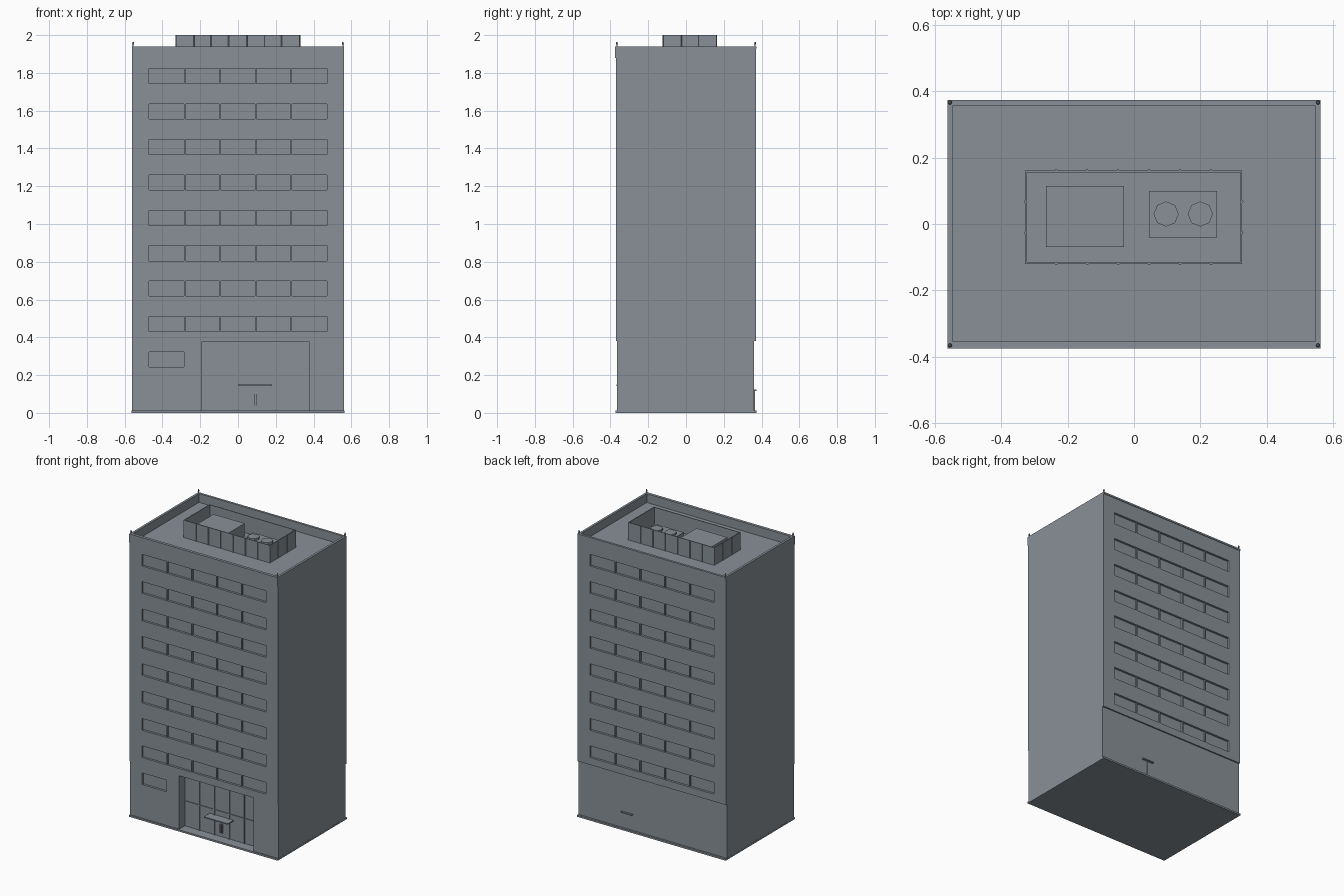
import bpy, bmesh
from mathutils import Matrix, Vector

cube = bpy.data.objects.get("Cube")
if cube:
    bpy.data.objects.remove(cube, do_unlink=True)

grey = bpy.data.materials.new("blue grey")
grey.use_nodes = True
COLOUR = (0.25, 0.28, 0.31, 1)
grey.diffuse_color = COLOUR
grey.node_tree.nodes["Principled BSDF"].inputs["Base Color"].default_value = COLOUR


def add_box(bm, x, y, z):
    size = Vector((x[1] - x[0], y[1] - y[0], z[1] - z[0]))
    mid = Vector((sum(x), sum(y), sum(z))) / 2
    bmesh.ops.create_cube(bm, size=1, matrix=Matrix.Translation(mid) @ Matrix.Diagonal(size).to_4x4())


def add_cylinder(bm, x, y, z, radius, sides=8, top=None):
    bmesh.ops.create_cone(bm, cap_ends=True, segments=sides, radius1=radius,
                          radius2=radius if top is None else top, depth=z[1] - z[0],
                          matrix=Matrix.Translation((x, y, sum(z) / 2)))


def finish(name, bm):
    bmesh.ops.recalc_face_normals(bm, faces=bm.faces)
    mesh = bpy.data.meshes.new(name)
    bm.to_mesh(mesh)
    bm.free()
    mesh.materials.append(grey)
    ob = bpy.data.objects.new(name, mesh)
    bpy.context.scene.collection.objects.link(ob)
    return ob


def boxes(name, items):
    bm = bmesh.new()
    for item in items:
        add_box(bm, *item)
    return finish(name, bm)


W, D, TOP, ROOF = 0.562, 0.37, 1.94, 1.88
FLOOR, PANE = 0.1875, 0.188
FRONT_LOW, BACK_LOW = -0.366, 0.361
RECESS = 0.015
ENTRY = (-0.19, 0.375)
ENTRY_Y = -0.305
rows = [0.43 + FLOOR * i for i in range(8)]
mullion_x = [PANE * (i - 1.5) for i in range(4)]

# Tower: side profile extruded across the width
bm = bmesh.new()
profile = [(FRONT_LOW, 0.005), (BACK_LOW, 0.005), (BACK_LOW, 0.38), (D, 0.38),
           (D, TOP), (-D, TOP), (-D, 0.38), (FRONT_LOW, 0.38)]
side = bm.faces.new([bm.verts.new((-W, y, z)) for y, z in profile])
ext = bmesh.ops.extrude_face_region(bm, geom=[side])
bmesh.ops.translate(bm, vec=(2 * W, 0, 0), verts=[v for v in ext["geom"] if isinstance(v, bmesh.types.BMVert)])
tower = finish("tower", bm)

# Openings cut out of the tower: window bands, ground window, entrance, roof well
cuts = []
for z in rows:
    for s in (-1, 1):
        cuts.append(((-0.47, 0.47), sorted((s * (D - RECESS), s * 0.42)), (z, z + 0.08)))
low = rows[0] - FLOOR
cuts.append(((-0.47, -0.285), (-0.42, FRONT_LOW + RECESS), (low, low + 0.08)))
cuts.append((ENTRY, (-0.42, ENTRY_Y), (0.012, 0.379)))
cuts.append(((-0.546, 0.546), (-0.355, 0.358), (ROOF, 2.1)))
cutter = boxes("opening_cutter", cuts)
cutter.hide_render = True
mod = tower.modifiers.new("openings", "BOOLEAN")
mod.operation, mod.solver, mod.object = "DIFFERENCE", "EXACT", cutter
graph = bpy.context.evaluated_depsgraph_get()
tower.data = bpy.data.meshes.new_from_object(tower.evaluated_get(graph))
tower.modifiers.clear()
bpy.data.objects.remove(cutter, do_unlink=True)

# Window mullions on both long faces
for name, s in (("front_mullions", -1), ("back_mullions", 1)):
    boxes(name, [((x - 0.004, x + 0.004), sorted((s * (D - RECESS - 0.002), s * (D - 0.003))), (z, z + 0.08))
                 for x in mullion_x for z in rows])

# Plinth and the trims at the roof edge
boxes("plinth", [((-W - 0.001, W + 0.001), (-0.374, 0.374), (0, 0.012))])
boxes("front_fascia", [((-W, W), (-0.375, -0.369), (ROOF, TOP))])
boxes("back_coping", [((-W, W), (0.369, 0.374), (TOP - 0.012, TOP))])

# Entrance glazing bars, doors and canopy
step = (ENTRY[1] - ENTRY[0]) / 5
bars = [((x - 0.003, x + 0.003), (ENTRY_Y - 0.006, ENTRY_Y + 0.002), (0.012, 0.379))
        for x in [ENTRY[0] + step * i for i in range(1, 5)]]
bars.append((ENTRY, (ENTRY_Y - 0.005, ENTRY_Y + 0.002), (0.18, 0.186)))
boxes("entrance_bars", bars)
mid = sum(ENTRY) / 2
boxes("entrance_handles", [((mid + s * 0.007 - 0.002, mid + s * 0.007 + 0.002),
                            (ENTRY_Y - 0.012, ENTRY_Y + 0.002), (0.04, 0.1)) for s in (-1, 1)])
boxes("entrance_canopy", [((0, 0.18), (-0.368, ENTRY_Y), (0.142, 0.149))])

# Service door at the back
boxes("back_canopy", [((0.15, 0.235), (0.355, 0.374), (0.117, 0.124))])
boxes("back_door_bar", [((0.19, 0.195), (0.355, 0.364), (0.012, 0.117))])

# Rooftop screen: four thin walls with posts outside
X0, X1, Y0, Y1, T = -0.328, 0.326, -0.12, 0.161, 0.005
boxes("screen_walls", [((X0, X1), (Y0, Y0 + T), (ROOF, 2)), ((X0, X1), (Y1 - T, Y1), (ROOF, 2)),
                       ((X0, X0 + T), (Y0 + T, Y1 - T), (ROOF, 2)), ((X1 - T, X1), (Y0 + T, Y1 - T), (ROOF, 2))])
bm = bmesh.new()
for i in range(6):
    for y in (Y0, Y1):
        add_cylinder(bm, X0 + (X1 - X0) * (i + 1) / 7, y, (ROOF, 2), 0.004)
for i in range(2):
    for x in (X0, X1):
        add_cylinder(bm, x, Y0 + (Y1 - Y0) * (i + 1) / 3, (ROOF, 2), 0.004)
finish("screen_posts", bm)

# Rooftop plant inside the screen
boxes("plant_room", [((-0.265, -0.03), (-0.07, 0.115), (ROOF, 1.967))])
boxes("cooling_unit", [((0.045, 0.25), (-0.04, 0.1), (ROOF, 1.93))])
bm = bmesh.new()
for x in (0.097, 0.2):
    add_cylinder(bm, x, 0.03, (1.925, 1.945), 0.038)
finish("cooling_fans", bm)

# Warning lamps on the four roof corners
bm = bmesh.new()
for x in (-0.555, 0.555):
    for y in (-0.366, 0.366):
        add_cylinder(bm, x, y, (TOP - 0.005, 1.952), 0.003)
        add_cylinder(bm, x, y, (1.95, 1.964), 0.006, top=0.003)
finish("corner_lamps", bm)
